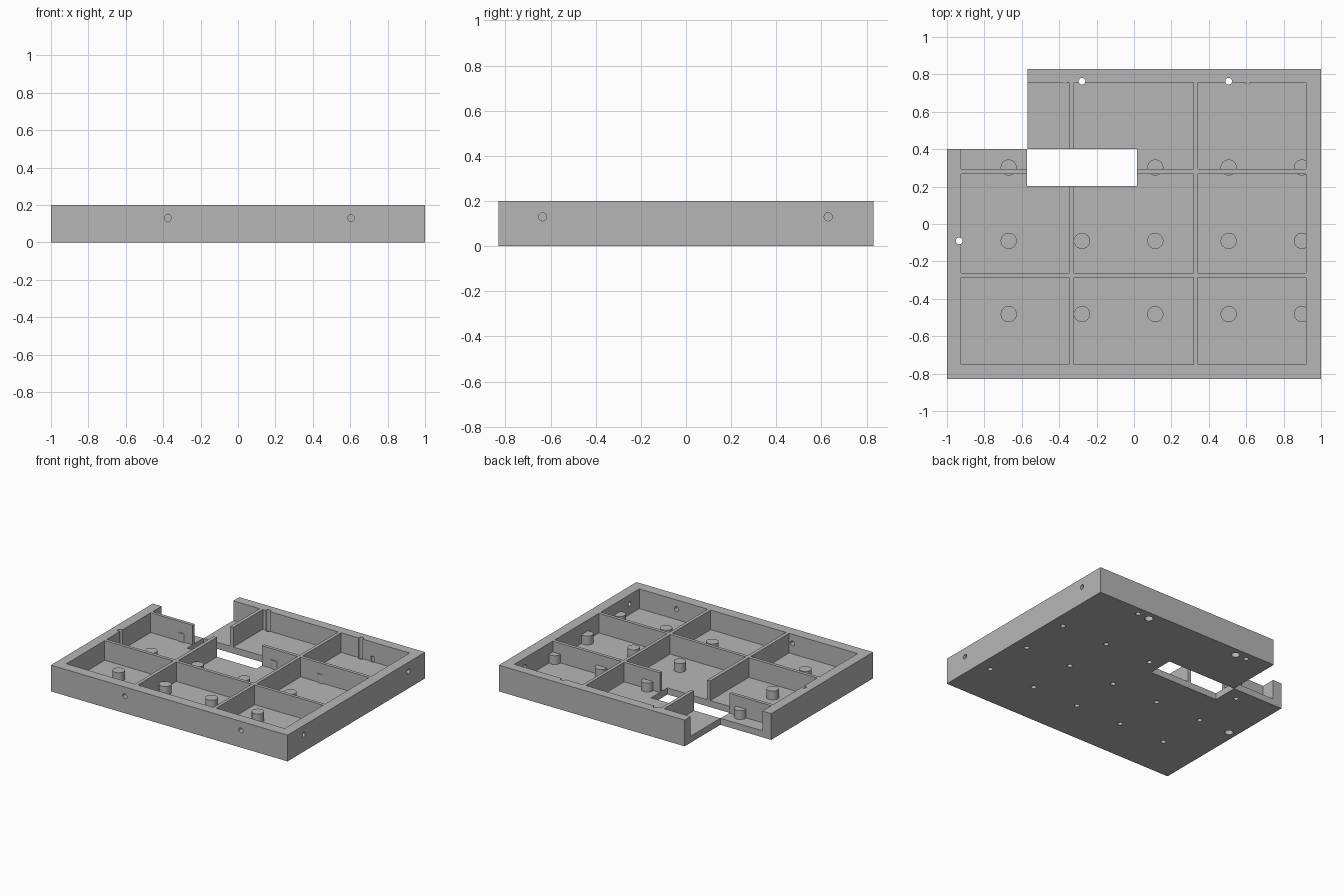
import bpy, bmesh, math
from mathutils import Matrix, Vector

cube = bpy.data.objects.get("Cube")
if cube:
    bpy.data.objects.remove(cube, do_unlink=True)

grey = bpy.data.materials.new("plain_grey")
grey.use_nodes = True
colour = (0.47, 0.47, 0.47, 1)
grey.diffuse_color = colour
grey.node_tree.nodes["Principled BSDF"].inputs["Base Color"].default_value = colour

FLOOR, TOP, BOSS_TOP = 0.05, 0.2, 0.117
HOLE = 0.018


def box(bm, x0, x1, y0, y1, z0, z1):
    size = Matrix.Diagonal((x1 - x0, y1 - y0, z1 - z0, 1))
    mid = Matrix.Translation(((x0 + x1) / 2, (y0 + y1) / 2, (z0 + z1) / 2))
    bmesh.ops.create_cube(bm, size=1, matrix=mid @ size)


def rod(bm, start, end, r):
    a, b = Vector(start), Vector(end)
    turn = (b - a).to_track_quat('Z', 'Y').to_matrix().to_4x4()
    bmesh.ops.create_cone(bm, cap_ends=True, segments=32, radius1=r, radius2=r,
                          depth=(b - a).length,
                          matrix=Matrix.Translation((a + b) / 2) @ turn)


def make(name, bm):
    mesh = bpy.data.meshes.new(name)
    bm.to_mesh(mesh)
    bm.free()
    mesh.materials.append(grey)
    ob = bpy.data.objects.new(name, mesh)
    bpy.context.collection.objects.link(ob)
    return ob


def combine(target, bm, operation):
    tool = make("helper", bm)
    tool.hide_render = True
    mod = target.modifiers.new("shape", 'BOOLEAN')
    mod.object, mod.operation = tool, operation
    mod.solver, mod.use_self = 'EXACT', True
    bpy.context.view_layer.objects.active = target
    bpy.ops.object.modifier_apply(modifier=mod.name)
    bpy.data.objects.remove(tool, do_unlink=True)


# Solid block
bm = bmesh.new()
box(bm, -1, 1, -0.83, 0.83, 0, TOP)
tray = make("divided_tray", bm)

# Nine pockets, leaving the rim, dividing ribs and floor
bm = bmesh.new()
for x0, x1 in ((-0.925, -0.347), (-0.32, 0.317), (0.342, 0.92)):
    for y0, y1 in ((-0.75, -0.287), (-0.262, 0.268), (0.293, 0.757)):
        box(bm, x0, x1, y0, y1, FLOOR, 0.3)
combine(tray, bm, 'DIFFERENCE')

# Corner notch and floor window
for area in ((-1.1, -0.57, 0.4, 0.9), (-0.572, 0.015, 0.203, 0.4)):
    bm = bmesh.new()
    box(bm, *area, -0.1, 0.3)
    combine(tray, bm, 'DIFFERENCE')

# Grid of bosses, skipping the one that falls in the window
spots = [(-0.67 + 0.392 * i, -0.482 + 0.392 * j)
         for i in range(5) for j in range(3) if (i, j) != (1, 2)]
bm = bmesh.new()
for x, y in spots:
    rod(bm, (x, y, 0.02), (x, y, BOSS_TOP), 0.043)
combine(tray, bm, 'UNION')

# Blind holes under the bosses and the back wall
bm = bmesh.new()
for x, y in spots + [(-0.37, 0.79), (0.607, 0.79)]:
    y = min(y, 0.768)
    rod(bm, (x, y, -0.05), (x, y, 0.09), HOLE)
# Side holes through the front and left walls
for x in (-0.375, 0.605):
    rod(bm, (x, -0.9, 0.13), (x, -0.7, 0.13), HOLE)
for y in (-0.635, 0.63):
    rod(bm, (1.1, y, 0.13), (0.88, y, 0.13), HOLE)
combine(tray, bm, 'DIFFERENCE')

# Counterbored vertical holes that break into the pockets as grooves
for r, height in ((HOLE, 0.3), (0.03, 0.035)):
    bm = bmesh.new()
    for x, y in ((-0.278, 0.763), (0.506, 0.763), (-0.935, -0.09)):
        rod(bm, (x, y, -0.05), (x, y, height), r)
    combine(tray, bm, 'DIFFERENCE')

# Smooth the round parts only
bpy.ops.object.select_all(action='DESELECT')
tray.select_set(True)
bpy.context.view_layer.objects.active = tray
bpy.ops.object.shade_smooth_by_angle(angle=math.radians(30))
